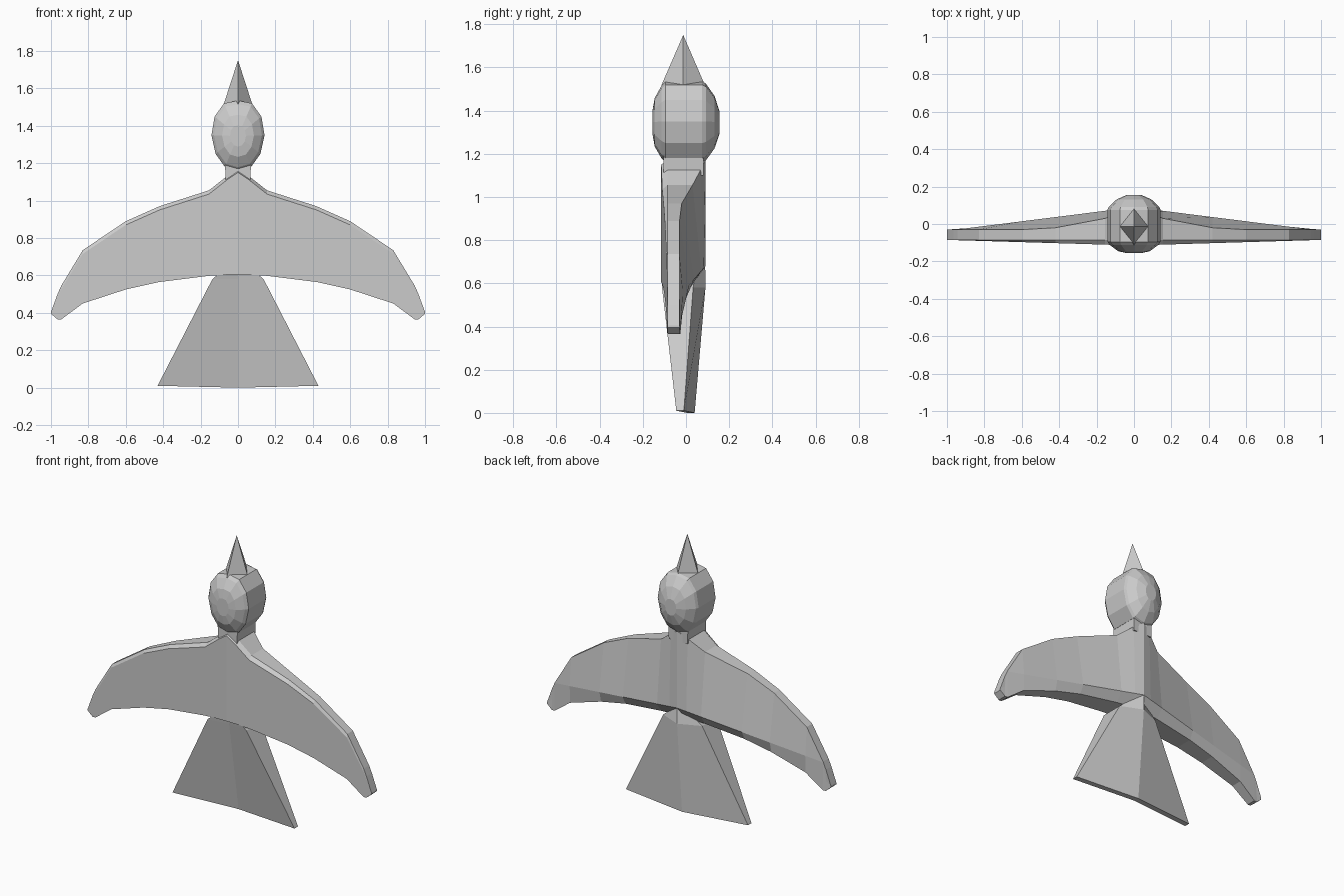
import bpy, math

if "Cube" in bpy.data.objects:
    bpy.data.objects.remove(bpy.data.objects["Cube"])


def loft(name, rings):
    """Skin equal-length closed rings, capping both ends."""
    n = len(rings[0])
    verts = [p for r in rings for p in r]
    faces = []
    for i in range(len(rings) - 1):
        for j in range(n):
            k = (j + 1) % n
            faces.append((i*n + j, i*n + k, (i+1)*n + k, (i+1)*n + j))
    faces.append(tuple(range(n)))
    faces.append(tuple(range((len(rings) - 1)*n, len(rings)*n)))
    me = bpy.data.meshes.new(name)
    me.from_pydata(verts, [], faces)
    ob = bpy.data.objects.new(name, me)
    bpy.context.collection.objects.link(ob)
    # consistent outward normals
    import bmesh
    bm = bmesh.new()
    bm.from_mesh(me)
    bmesh.ops.remove_doubles(bm, verts=bm.verts, dist=0.0005)
    bmesh.ops.recalc_face_normals(bm, faces=bm.faces)
    bm.to_mesh(me)
    bm.free()
    return ob


# body and wings: x, top z, top back y, bottom z
stations = [(0, 1.17, .09, .605), (.06, 1.13, .07, .604), (.155, 1.055, .03, .598),
            (.42, .97, -.02, .565), (.6, .89, -.03, .525), (.83, .735, -.03, .45),
            (.945, .545, -.03, .365), (.965, .50, -.03, .365), (1.0, .405, -.03, .395)]


def wing_section(s, side):
    x, zt, yb, zb = s
    front = -.115 + .03*x
    ridge_z = min(.68 - .147*x, zt - .004)
    if x > .96:
        ridge_z = (zt + zb)/2
    ridge_y = max(.09 - .126*x, -.03)
    low_y = .04 - .07*x
    inset = min(.02, (zt - zb)/3)
    pts = [(front, zt - inset), (-.085, zt), (yb, zt), (ridge_y, ridge_z),
           (low_y, zb), (front, zb)]
    return [(side*x, y, z) for y, z in pts]


loft("body_and_wings",
     [wing_section(s, -1) for s in reversed(stations)] +
     [wing_section(s, 1) for s in stations[1:]])


# fan tail: a V-bent slab, creased on the centre line
def tail_section(z, zc, w, front, back, mid_front, mid_back):
    return [(-w, front, z), (0, mid_front, zc), (w, front, z),
            (w, back, z), (0, mid_back, zc), (-w, back, z)]


loft("tail", [tail_section(.01, 0, .43, -.045, -.01, .005, .04),
              tail_section(.58, .58, .137, -.111, .033, -.09, .09),
              tail_section(.68, .68, .02, -.111, .05, -.1, .089)])

# head: faceted outline stepped along y
half = [(0, 1.16), (.07, 1.18), (.12, 1.25), (.142, 1.35), (.125, 1.45), (.075, 1.52), (0, 1.535)]
outline = half + [(-x, z) for x, z in half[-2:0:-1]]
steps = [(-.155, .3), (-.145, .6), (-.113, .9), (-.095, 1), (.075, 1),
         (.092, .95), (.132, .65), (.155, .28)]
loft("head", [[(x*s, y, 1.345 + (z - 1.345)*s) for x, z in outline] for y, s in steps])

# neck block
loft("neck", [[(-w, -.105, z), (w, -.105, z), (w, .08, z), (-w, .08, z)]
              for z, w in ((1.1, .065), (1.2, .07))])


# pointed beak with a diamond base
def diamond(z, s):
    return [(.075*s, -.013, z), (0, -.013 + .1*s, z), (-.075*s, -.013, z), (0, -.013 - .1*s, z)]


loft("beak", [diamond(1.46, 1.0), diamond(1.52, 1.0), diamond(1.75, .004)])
